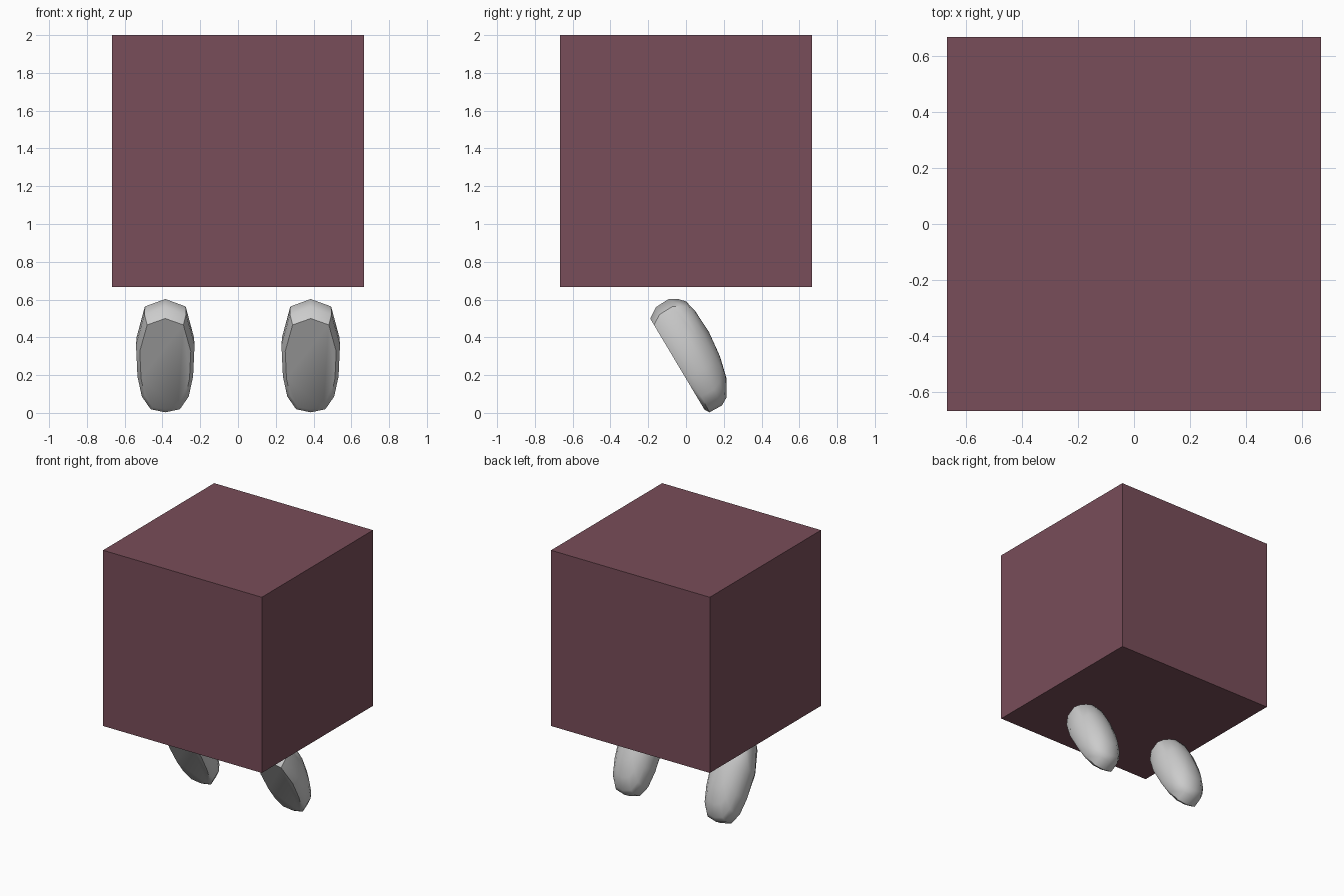
import bpy, bmesh, math

if "Cube" in bpy.data.objects:
    bpy.data.objects.remove(bpy.data.objects["Cube"])

# Big cube body
bpy.ops.mesh.primitive_cube_add(size=1.333, location=(0, 0, 1.3335))
body = bpy.context.object
body.name = "body_cube"
mat = bpy.data.materials.new("plum")
mat.diffuse_color = (0.19, 0.075, 0.1, 1)
mat.use_nodes = True
mat.node_tree.nodes["Principled BSDF"].inputs["Base Color"].default_value = mat.diffuse_color
body.data.materials.append(mat)

# Shoe plan outline: fraction of length, fraction of half width
HALF = [(.07, .71), (.36, 1), (.66, .95), (.85, .8), (.97, .5)]
OUTLINE = [(0, 0)] + HALF + [(1, 0)] + [(t, -w) for t, w in reversed(HALF)]

# Layers from sole to instep: heel pos, heel height, toe pos, toe height, half width
LAYERS = [(.035, -.020, .597, -.012, .135),
          (-.002, .036, .622, .003, .155),
          (-.005, .117, .624, .079, .152),
          (.020, .160, .600, .120, .132),
          (.052, .190, .514, .171, .100),
          (.120, .206, .393, .200, .055)]


def to_world(x, u, n):
    # The shoe hangs steeply, toe down, sole towards the front
    return (x, -.19 + .5 * u + .866 * n, .54 - .866 * u + .5 * n)


def make_foot(name, cx):
    bm = bmesh.new()
    rings = []
    for u0, n0, u1, n1, hw in LAYERS:
        rings.append([bm.verts.new(to_world(cx + w * hw, u0 + (u1 - u0) * t,
                                            n0 + (n1 - n0) * t))
                      for t, w in OUTLINE])
    k = len(OUTLINE)
    for a, b in zip(rings, rings[1:]):
        for i in range(k):
            j = (i + 1) % k
            bm.faces.new((a[i], a[j], b[j], b[i]))
    # Flat sole and rounded instep cap
    bm.faces.new(rings[0])
    peak = bm.verts.new(to_world(cx, .25, .214))
    for i in range(k):
        bm.faces.new((rings[-1][i], rings[-1][(i + 1) % k], peak))
    bmesh.ops.recalc_face_normals(bm, faces=bm.faces)
    mesh = bpy.data.meshes.new(name)
    bm.to_mesh(mesh)
    bm.free()
    foot = bpy.data.objects.new(name, mesh)
    bpy.context.collection.objects.link(foot)
    bpy.ops.object.select_all(action='DESELECT')
    foot.select_set(True)
    bpy.context.view_layer.objects.active = foot
    bpy.ops.object.shade_smooth_by_angle(angle=math.radians(45))


# Pair of feet
make_foot("right_foot", -.385)
make_foot("left_foot", .385)
